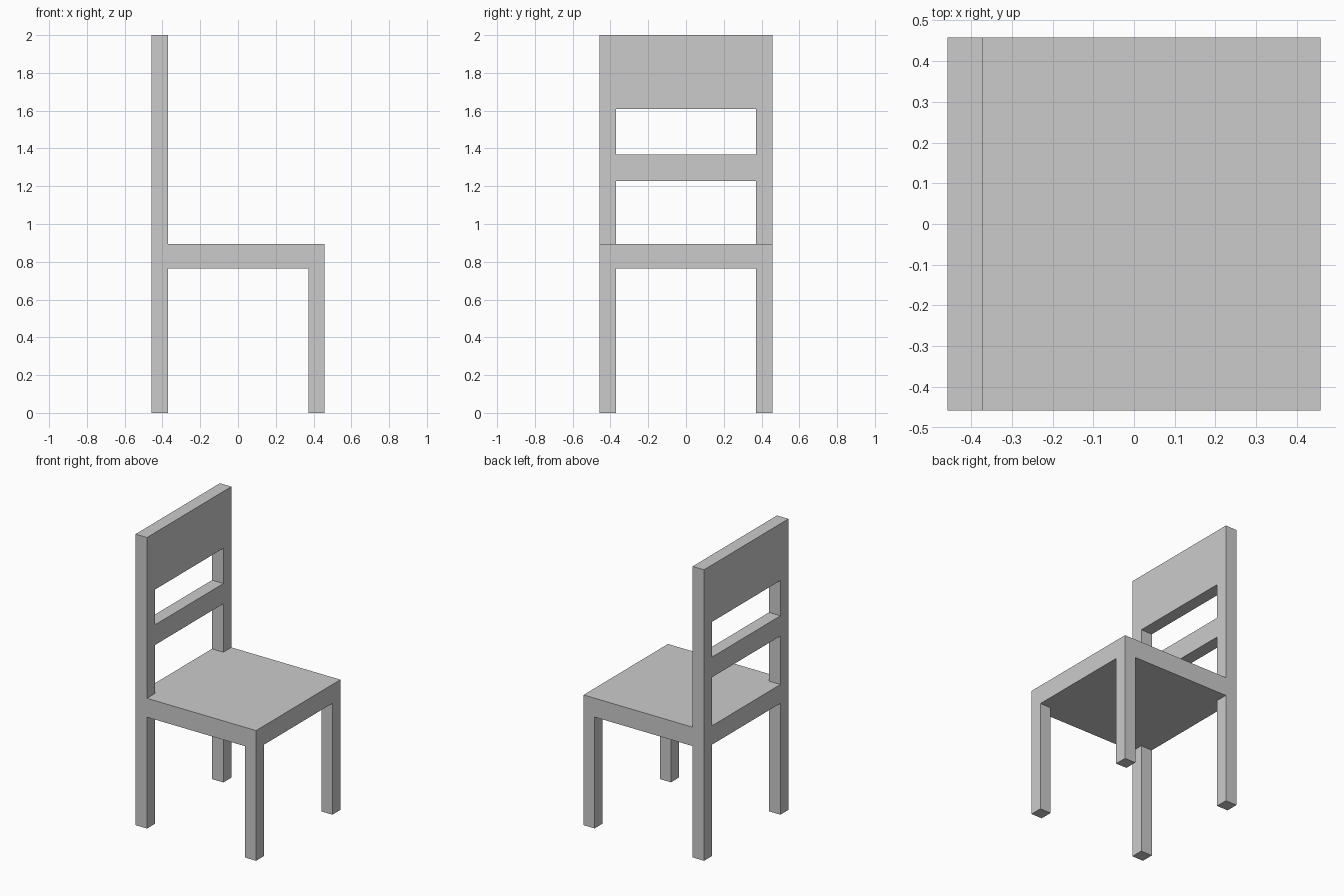
import bpy
import bmesh

if "Cube" in bpy.data.objects:
    bpy.data.objects.remove(bpy.data.objects["Cube"])

H = 0.458        # half width and half depth
IN = 0.371       # inner face of the legs and posts
SEAT_Z0, SEAT_Z1 = 0.765, 0.895


def prism(name, outline, z0, z1):
    """Extrude a flat xy outline from z0 up to z1."""
    bm = bmesh.new()
    face = bm.faces.new([bm.verts.new((x, y, z0)) for x, y in outline])
    top = bmesh.ops.extrude_face_region(bm, geom=[face])["geom"]
    bmesh.ops.translate(bm, vec=(0, 0, z1 - z0),
                        verts=[v for v in top if isinstance(v, bmesh.types.BMVert)])
    bmesh.ops.recalc_face_normals(bm, faces=bm.faces)
    mesh = bpy.data.meshes.new(name)
    bm.to_mesh(mesh)
    bm.free()
    obj = bpy.data.objects.new(name, mesh)
    bpy.context.collection.objects.link(obj)
    return obj


def box(name, x0, x1, y0, y1, z0, z1):
    return prism(name, [(x0, y0), (x1, y0), (x1, y1), (x0, y1)], z0, z1)


# Seat, notched at the rear corners around the back posts
prism("seat", [(-IN, -H), (H, -H), (H, H), (-IN, H),
               (-IN, IN), (-H, IN), (-H, -IN), (-IN, -IN)], SEAT_Z0, SEAT_Z1)

# Legs and full-height back posts on each side
for side, s in (("left", -1), ("right", 1)):
    y0, y1 = sorted((s * IN, s * H))
    box(f"front_leg_{side}", 0.374, H, y0, y1, 0, SEAT_Z0)
    box(f"back_post_{side}", -H, -IN, y0, y1, 0, 2.0)

# Backrest slat and top panel between the posts
for name, z0, z1 in (("back_slat", 1.228, 1.367), ("back_top_panel", 1.609, 2.0)):
    box(name, -H, -IN, -IN, IN, z0, z1)
